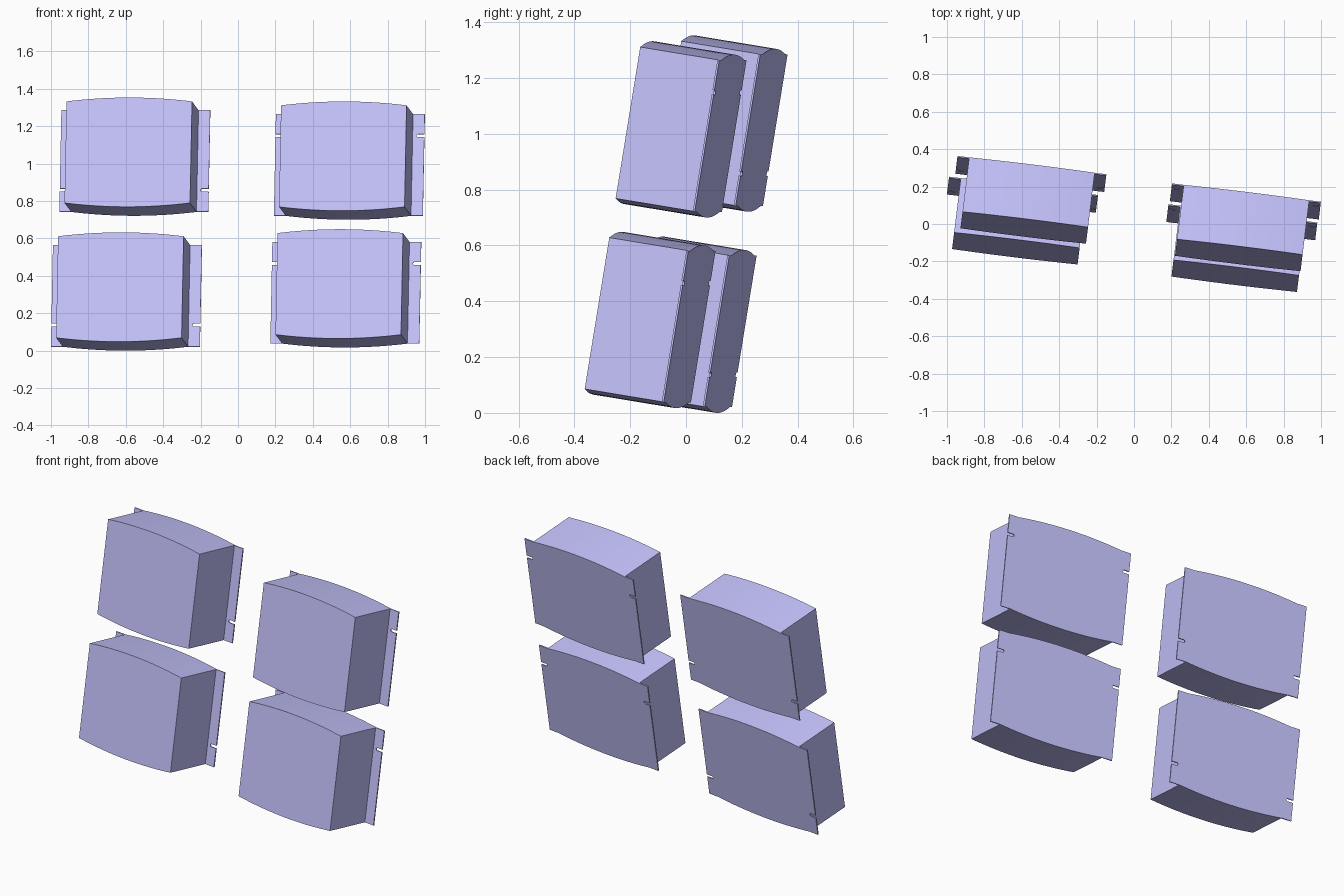
import bpy, bmesh, math

if "Cube" in bpy.data.objects:
    bpy.data.objects.remove(bpy.data.objects["Cube"])

W, H, D = 0.338, 0.275, 0.297      # half body width, half corner height, total depth
FL, T, BULGE = 0.401, 0.007, 0.021 # half flange width, plate thickness, crown of top/bottom
SLOT_Z, SLOT_R, SLOT_L = 0.158, 0.008, 0.043

paint = bpy.data.materials.new("violet_blue")
paint.diffuse_color = (0.56, 0.55, 0.985, 1)
paint.use_nodes = True
paint.node_tree.nodes["Principled BSDF"].inputs["Base Color"].default_value = paint.diffuse_color


def crown(sign, n=20):
    """Shallow arc along the top (sign 1, right to left) or bottom (sign -1, left to right)."""
    r = (W * W + BULGE * BULGE) / (2 * BULGE)
    a = math.asin(W / r)
    pts = []
    for i in range(n + 1):
        t = a - 2 * a * i / n
        pts.append((sign * r * math.sin(t), sign * (H + BULGE - r + r * math.cos(t))))
    return pts


def slot(side, z):
    """Round-ended notch in a flange edge; side 1 runs upwards, side -1 downwards."""
    cx = FL - SLOT_L + SLOT_R
    pts = [(FL, -SLOT_R)]
    for i in range(9):
        t = -math.pi / 2 - math.pi * i / 8
        pts.append((cx + SLOT_R * math.cos(t), SLOT_R * math.sin(t)))
    pts.append((FL, SLOT_R))
    return [(side * x, z + side * y) for x, y in pts]


def prism(name, profile, y0, y1):
    """Extrude an x-z outline from y0 to y1."""
    bm = bmesh.new()
    face = bm.faces.new([bm.verts.new((x, y0, z)) for x, z in profile])
    ext = bmesh.ops.extrude_face_region(bm, geom=[face])
    verts = [v for v in ext["geom"] if isinstance(v, bmesh.types.BMVert)]
    bmesh.ops.translate(bm, verts=verts, vec=(0, y1 - y0, 0))
    bmesh.ops.recalc_face_normals(bm, faces=bm.faces)
    me = bpy.data.meshes.new(name)
    bm.to_mesh(me)
    bm.free()
    me.materials.append(paint)
    ob = bpy.data.objects.new(name, me)
    bpy.context.collection.objects.link(ob)
    bpy.ops.object.select_all(action='DESELECT')
    ob.select_set(True)
    bpy.context.view_layer.objects.active = ob
    bpy.ops.object.shade_smooth_by_angle(angle=math.radians(5))
    return ob


def unit(label, loc, slot_z):
    # crowned box
    body = prism(label + "_body", crown(1) + crown(-1), -D, -T)
    # wider back plate with a slot in each flange
    outline = ([(FL, H)] + crown(1) + [(-FL, H)] + slot(-1, slot_z)
               + [(-FL, -H)] + crown(-1) + [(FL, -H)] + slot(1, slot_z))
    plate = prism(label + "_back_plate", outline, -T, 0)
    for ob in (body, plate):
        ob.location = loc
        ob.rotation_euler = (math.radians(-9.3), 0, math.radians(-7))


# four tilted units; the left pair is turned upside down (slots low)
unit("upper_left", (-0.551, 0.271, 1.013), -SLOT_Z)
unit("upper_right", (0.596, 0.124, 0.992), SLOT_Z)
unit("lower_left", (-0.596, 0.160, 0.292), -SLOT_Z)
unit("lower_right", (0.577, 0.013, 0.309), SLOT_Z)
